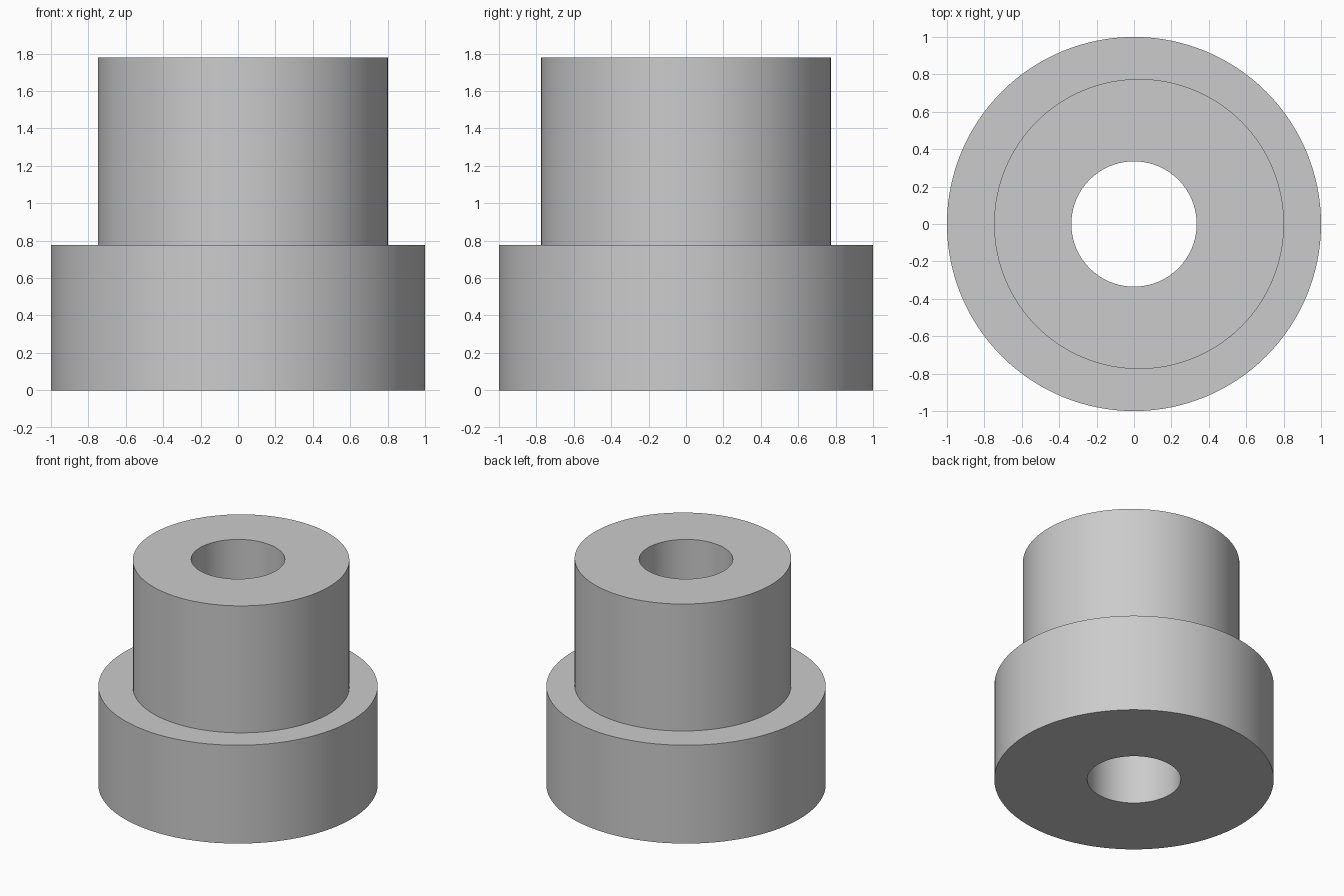
import bpy
import bmesh
from math import cos, sin, tau, radians

cube = bpy.data.objects.get("Cube")
if cube:
    bpy.data.objects.remove(cube, do_unlink=True)

SEGMENTS = 128
FLANGE_R, BOSS_R, BORE_R = 1.0, 0.775, 0.335
SHOULDER_Z, TOP_Z = 0.777, 1.78
BOSS_X = 0.027  # the upper boss sits slightly off centre

# Plain grey material
grey = bpy.data.materials.new("plain grey")
grey.use_nodes = True
colour = (0.6, 0.6, 0.6, 1)
grey.diffuse_color = colour
grey.node_tree.nodes["Principled BSDF"].inputs["Base Color"].default_value = colour


def ring(bm, radius, z, x=0.0):
    """Add one circle of vertices."""
    angles = [tau * i / SEGMENTS for i in range(SEGMENTS)]
    return [bm.verts.new((x + radius * cos(a), radius * sin(a), z)) for a in angles]


# Stepped bushing: circles joined in a closed loop, out over the walls and back down the bore
bm = bmesh.new()
rings = [
    ring(bm, BORE_R, 0),
    ring(bm, FLANGE_R, 0),
    ring(bm, FLANGE_R, SHOULDER_Z),
    ring(bm, BOSS_R, SHOULDER_Z, BOSS_X),
    ring(bm, BOSS_R, TOP_Z, BOSS_X),
    ring(bm, BORE_R, TOP_Z),
]
for lower, upper in zip(rings, rings[1:] + rings[:1]):
    for i in range(SEGMENTS):
        j = (i + 1) % SEGMENTS
        bm.faces.new((lower[i], lower[j], upper[j], upper[i]))
bmesh.ops.recalc_face_normals(bm, faces=bm.faces)

mesh = bpy.data.meshes.new("stepped_bushing")
bm.to_mesh(mesh)
bm.free()
mesh.materials.append(grey)
bushing = bpy.data.objects.new("stepped_bushing", mesh)
bpy.context.collection.objects.link(bushing)

# Smooth walls with sharp rims
bpy.ops.object.select_all(action="DESELECT")
bushing.select_set(True)
bpy.context.view_layer.objects.active = bushing
bpy.ops.object.shade_smooth_by_angle(angle=radians(30))
